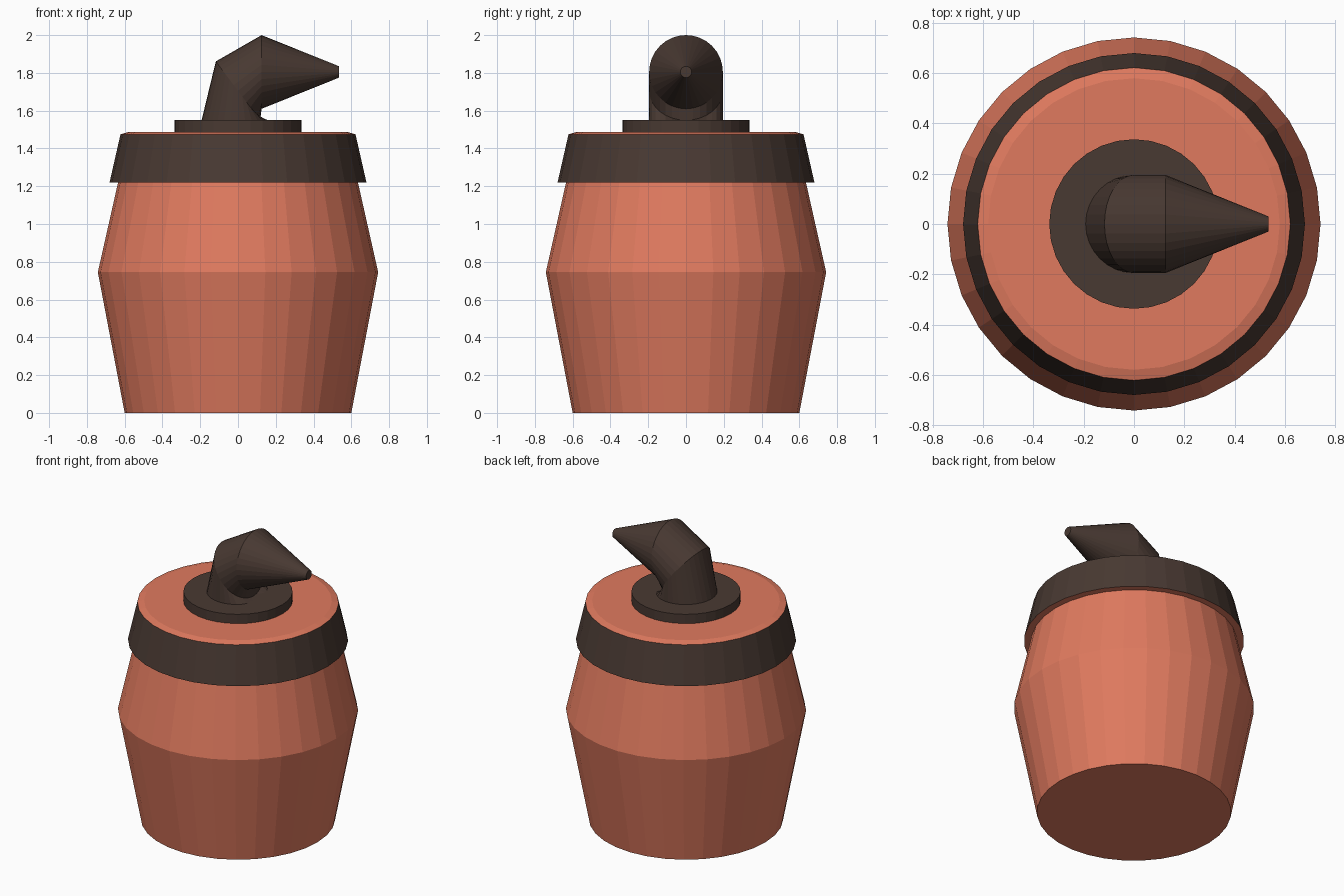
import bpy, bmesh
from math import sin, cos, pi, radians
from mathutils import Vector

cube = bpy.data.objects.get("Cube")
if cube:
    bpy.data.objects.remove(cube)

SIDES = 32


def material(name, rgb):
    mat = bpy.data.materials.new(name)
    mat.use_nodes = True
    mat.diffuse_color = (*rgb, 1)
    mat.node_tree.nodes["Principled BSDF"].inputs["Base Color"].default_value = (*rgb, 1)
    return mat


terracotta = material("terracotta", (0.745, 0.195, 0.114))
dark_brown = material("dark brown", (0.066, 0.041, 0.032))


def loft(name, rings, mats, band=None):
    """Skin circular rings given as (x, z, radius, tilt); the band index gets the second material."""
    bm = bmesh.new()
    loops = []
    for x, z, radius, tilt in rings:
        t = radians(tilt)
        u, v = Vector((-cos(t), 0, sin(t))), Vector((0, 1, 0))
        angles = [2 * pi * i / SIDES for i in range(SIDES)]
        loops.append([bm.verts.new(Vector((x, 0, z)) + radius * (cos(a) * u + sin(a) * v))
                      for a in angles])
    for k, (low, high) in enumerate(zip(loops, loops[1:])):
        for i in range(SIDES):
            j = (i + 1) % SIDES
            face = bm.faces.new((low[i], high[i], high[j], low[j]))
            face.material_index = int(k == band)
    bm.faces.new(loops[0])
    bm.faces.new(loops[-1][::-1])
    mesh = bpy.data.meshes.new(name)
    bm.to_mesh(mesh)
    bm.free()
    for mat in mats:
        mesh.materials.append(mat)
    obj = bpy.data.objects.new(name, mesh)
    bpy.context.collection.objects.link(obj)
    return obj


# Barrel body with an overhanging dark rim band and a slightly bevelled top
barrel = [(0.6, 0), (0.742, 0.745), (0.635, 1.22), (0.68, 1.22), (0.622, 1.475), (0.58, 1.487)]
loft("barrel_body", [(0, z, r, 0) for r, z in barrel], [terracotta, dark_brown], band=3)

# Round collar under the spout
loft("spout_collar", [(0, 1.48, 0.337, 0), (0, 1.55, 0.337, 0)], [dark_brown])

# Bent spout tapering to a small blunt tip
loft("spout", [(0, 1.54, 0.195, 0), (0, 1.705, 0.195, 53),
               (0.125, 1.805, 0.195, 90), (0.535, 1.805, 0.03, 90)], [dark_brown])
